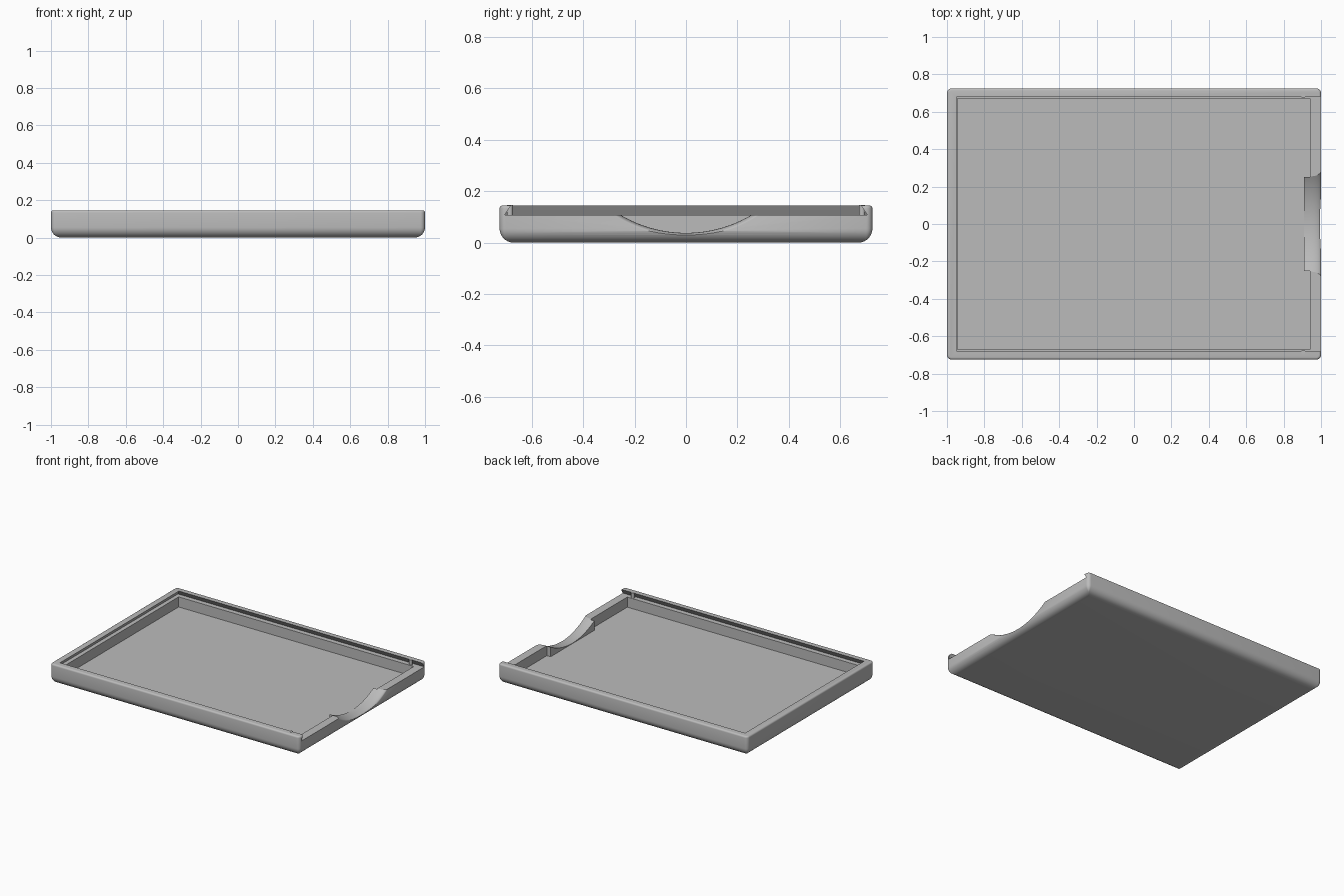
import bpy, bmesh, math

if "Cube" in bpy.data.objects:
    bpy.data.objects.remove(bpy.data.objects["Cube"], do_unlink=True)

grey = bpy.data.materials.new("plain grey")
grey.use_nodes = True
grey.diffuse_color = (0.5, 0.5, 0.5, 1)
grey.node_tree.nodes["Principled BSDF"].inputs["Base Color"].default_value = (0.5, 0.5, 0.5, 1)

HALF_X, HALF_Y, HEIGHT = 1.0, 0.725, 0.145
FLOOR, LEDGE = 0.035, 0.108


def loft(name, rings):
    """Closed solid skinned over rings with equal point counts."""
    bm = bmesh.new()
    loops = [[bm.verts.new(p) for p in ring] for ring in rings]
    n = len(loops[0])
    for a, b in zip(loops, loops[1:]):
        for i in range(n):
            j = (i + 1) % n
            bm.faces.new((a[i], a[j], b[j], b[i]))
    bm.faces.new(loops[0][::-1])
    bm.faces.new(loops[-1])
    bmesh.ops.recalc_face_normals(bm, faces=bm.faces)
    mesh = bpy.data.meshes.new(name)
    bm.to_mesh(mesh)
    bm.free()
    mesh.materials.append(grey)
    obj = bpy.data.objects.new(name, mesh)
    bpy.context.collection.objects.link(obj)
    return obj


def rect(x0, x1, y, z):
    return [(x0, -y, z), (x1, -y, z), (x1, y, z), (x0, y, z)]


def rounded_rect(inset, z):
    r = max(0.025 - inset, 0.004)
    hx, hy = HALF_X - inset - r, HALF_Y - inset - r
    pts = []
    for k, (sx, sy) in enumerate([(1, 1), (-1, 1), (-1, -1), (1, -1)]):
        for i in range(7):
            a = math.radians(90 * k + 15 * i)
            pts.append((sx * hx + r * math.cos(a), sy * hy + r * math.sin(a), z))
    return pts


def cut(target, cutter):
    mod = target.modifiers.new(cutter.name, "BOOLEAN")
    mod.operation, mod.solver, mod.object = "DIFFERENCE", "EXACT", cutter
    bpy.context.view_layer.objects.active = target
    bpy.ops.object.modifier_apply(modifier=mod.name)


def finish(obj):
    bpy.ops.object.select_all(action="DESELECT")
    obj.select_set(True)
    bpy.context.view_layer.objects.active = obj
    bpy.ops.object.shade_smooth_by_angle(angle=math.radians(30))


# Outer shell: broad fillet below, fine fillet on the top rim
rings = []
for i in range(11):
    a = math.radians(9 * i)
    rings.append(rounded_rect(0.055 * (1 - math.sin(a)), 0.055 * (1 - math.cos(a))))
for i in range(5):
    a = math.radians(22.5 * i)
    rings.append(rounded_rect(0.012 * (1 - math.cos(a)), HEIGHT - 0.012 * (1 - math.sin(a))))
tray = loft("tray", rings)

# Thickened grip pad on the inside of the open end
pad = loft("grip_pad", [rect(0.91, 0.945, 0.25, FLOOR - 0.005),
                        rect(0.91, 0.945, 0.25, LEDGE)])

# Storage cavity and dovetail lid channel, open at +x
cavity = loft("cavity_cutter", [rect(-0.945, 0.94, 0.67, FLOOR),
                                rect(-0.945, 0.94, 0.67, 0.13)])
channel = loft("channel_cutter", [rect(-0.975, 1.1, 0.705, LEDGE),
                                  rect(-0.949, 1.1, 0.679, HEIGHT + 0.002)])


# Finger notch: circular sweep flaring toward the outside
def notch_ring(x, drop):
    radius, pts = 0.5 + drop, []
    for i in range(33):
        a = math.radians(-36 + 72 * i / 32)
        pts.append((x, radius * math.sin(a), 0.538 - radius * math.cos(a)))
    return pts


notch = loft("notch_cutter", [notch_ring(0.88, 0)] + [
    notch_ring(0.95 + 0.05 * math.sin(t), 0.016 * (1 - math.cos(t)))
    for t in [math.radians(15 * k) for k in range(7)]] + [notch_ring(1.05, 0.016)])

for cutter in (cavity, channel, notch):
    cut(tray, cutter)
cut(pad, notch)
for cutter in (cavity, channel, notch):
    bpy.data.objects.remove(cutter, do_unlink=True)
finish(tray)
finish(pad)

# Small detent pins that hold the lid shut
for side, sign in (("left", 1), ("right", -1)):
    ring = [(0.905 + 0.012 * math.cos(a), sign * 0.685 + 0.012 * math.sin(a))
            for a in [math.tau * i / 20 for i in range(20)]]
    pin = loft(side + "_detent_pin", [[(x, y, z) for x, y in ring]
                                      for z in (LEDGE - 0.003, HEIGHT + 0.0005)])
    finish(pin)
